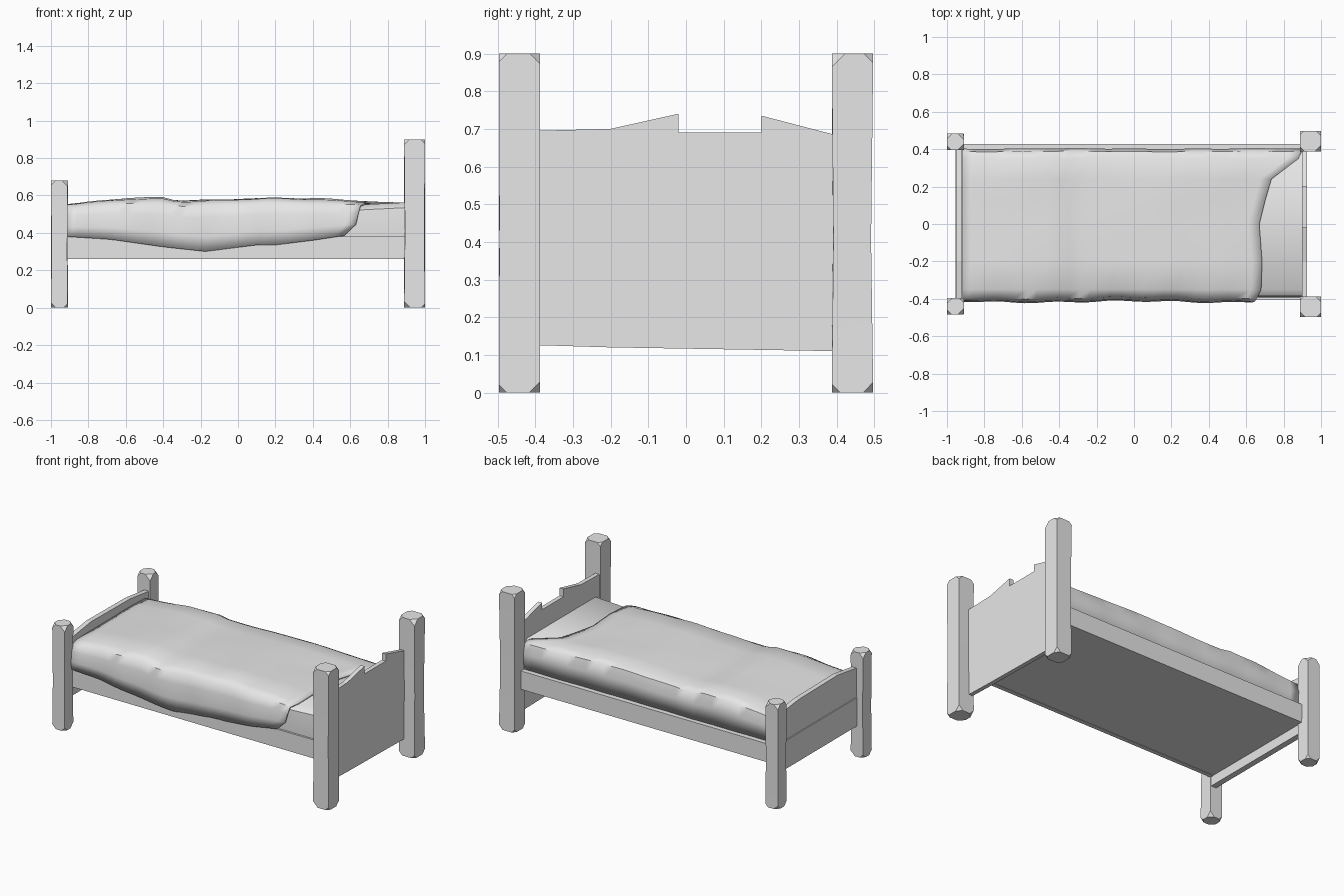
import bpy, bmesh, math, random
from mathutils import Vector

random.seed(4)
cube = bpy.data.objects.get("Cube")
if cube:
    bpy.data.objects.remove(cube, do_unlink=True)

grey = bpy.data.materials.new("plain grey")
grey.use_nodes = True
COLOUR = (0.8, 0.8, 0.8, 1)
grey.diffuse_color = COLOUR
grey.node_tree.nodes["Principled BSDF"].inputs["Base Color"].default_value = COLOUR


def finish(name, bm, smooth=None):
    """Turn a bmesh into a named object, optionally smooth below an angle."""
    bmesh.ops.recalc_face_normals(bm, faces=bm.faces)
    mesh = bpy.data.meshes.new(name)
    bm.to_mesh(mesh)
    bm.free()
    mesh.materials.append(grey)
    ob = bpy.data.objects.new(name, mesh)
    bpy.context.collection.objects.link(ob)
    if smooth:
        bpy.ops.object.select_all(action='DESELECT')
        ob.select_set(True)
        bpy.context.view_layer.objects.active = ob
        bpy.ops.object.shade_smooth_by_angle(angle=math.radians(smooth))
    return ob


def board(name, outline, x0, x1):
    """Extrude a (y, z) outline along x."""
    bm = bmesh.new()
    face = bm.faces.new([bm.verts.new((x0, y, z)) for y, z in outline])
    new = bmesh.ops.extrude_face_region(bm, geom=[face])["geom"]
    verts = [v for v in new if isinstance(v, bmesh.types.BMVert)]
    bmesh.ops.translate(bm, verts=verts, vec=(x1 - x0, 0, 0))
    return finish(name, bm)


def rect(y0, y1, z0, z1):
    return [(y0, z0), (y1, z0), (y1, z1), (y0, z1)]


def post(name, x0, x1, y0, y1, height):
    """Rough-hewn post: slightly uneven waist, cut corners at both ends."""
    bm = bmesh.new()
    rings = []
    for t in (0, 0.45, 1):
        wobble = 0.006 if t == 0.45 else 0
        rings.append([bm.verts.new((
            x + (wobble if x == x0 else -wobble) * random.random(),
            y + (wobble if y == y0 else -wobble) * random.random(),
            height * t)) for x, y in ((x0, y0), (x1, y0), (x1, y1), (x0, y1))])
    for a, b in zip(rings, rings[1:]):
        for i in range(4):
            j = (i + 1) % 4
            bm.faces.new((a[i], a[j], b[j], b[i]))
    bm.faces.new(rings[0])
    bm.faces.new(rings[-1])
    for v in rings[0] + rings[-1]:
        bmesh.ops.bevel(bm, geom=[v], offset=random.uniform(0.02, 0.036),
                        affect='VERTICES', segments=1)
    finish(name, bm, 20)


def along(points, x):
    """Linear interpolation through (x, value) pairs."""
    for (xa, va), (xb, vb) in zip(points, points[1:]):
        if x <= xb:
            return va + (vb - va) * max(0, (x - xa) / (xb - xa))
    return points[-1][1]


# Four posts
for side, word in ((-1, "right"), (1, "left")):
    y0, y1 = sorted((side * 0.387, side * 0.497))
    post("head_post_" + word, 0.888, 1.0, y0, y1, 0.9)
    y0, y1 = sorted((side * 0.395, side * 0.484))
    post("foot_post_" + word, -1.0, -0.91, y0, y1, 0.68)

# Headboard with broken notch, and two-plank footboard
board("headboard", [(-0.4, 0.126), (-0.2, 0.12), (0.4, 0.11), (0.4, 0.683),
                    (0.2, 0.735), (0.2, 0.69), (-0.02, 0.69), (-0.02, 0.74),
                    (-0.2, 0.7), (-0.4, 0.695)], 0.897, 0.925)
board("footboard_lower", rect(-0.41, 0.41, 0.2, 0.385), -0.955, -0.917)
board("footboard_upper", [(-0.41, 0.388), (0.41, 0.388), (0.41, 0.575),
                          (0.2, 0.6), (-0.2, 0.605), (-0.41, 0.575)], -0.952, -0.92)

# Side rails and slab underneath
board("left_rail", rect(0.395, 0.428, 0.26, 0.38), -0.93, 0.91)
board("right_rail", rect(-0.403, -0.375, 0.26, 0.38), -0.93, 0.91)
board("bed_base", rect(-0.39, 0.4, 0.262, 0.32), -0.92, 0.9)

# Mattress, a little higher at the pillow end
bm = bmesh.new()
half = [(0.385, 0.3), (0.393, 0.42), (0.385, 0.505), (0.35, 0.533)]
section = half + [(-y, z) for y, z in reversed(half)]
ends = [[bm.verts.new((x, y, z + (lift if z > 0.5 else 0))) for y, z in section]
        for x, lift in ((-0.917, 0), (0.6, 0.015), (0.9, 0.03))]
for a, b in zip(ends, ends[1:]):
    for i in range(len(section)):
        j = (i + 1) % len(section)
        bm.faces.new((a[i], a[j], b[j], b[i]))
bm.faces.new(ends[0])
bm.faces.new(ends[-1])
finish("mattress", bm, 40)

# Blanket: hangs over the right rail, tucked inside the left rail
hem = [(-0.917, 0.38), (-0.68, 0.365), (-0.4, 0.325), (-0.17, 0.3), (-0.1, 0.31),
       (0.1, 0.335), (0.2, 0.335), (0.4, 0.36), (0.6, 0.39)]
crown = [(-0.917, 0.553), (-0.6, 0.585), (-0.4, 0.59), (-0.32, 0.572),
         (0, 0.582), (0.2, 0.588), (0.45, 0.582), (0.65, 0.572), (0.9, 0.568)]
# y, share of the height from hem to crown, x of the head edge
rows = [(-0.413, 0, 0.57), (-0.416, 0.3, 0.63), (-0.41, 0.65, 0.645),
        (-0.395, 0.88, 0.655), (-0.35, 0.98, 0.68), (-0.2, 1, 0.685),
        (0, 0.99, 0.67), (0.12, 0.985, 0.7), (0.24, 0.98, 0.735),
        (0.35, 0.97, 0.88), (0.388, 0.88, 0.893), (0.403, 0.55, 0.893),
        (0.396, 0, 0.893)]
bm = bmesh.new()
steps = 28
grid = []
for y, share, edge in rows:
    line = []
    for k in range(steps + 1):
        t = k / steps
        x = -0.917 + (edge + 0.917) * t
        low = along(hem, x) if y < 0 else 0.375
        z = low + (along(crown, x) - low) * share
        # soft wrinkles
        fold = math.sin(7 * x + 9 * y) * math.sin(13 * x - 4 * y + 1)
        if abs(y) > 0.36:
            y_out = y + 0.008 * fold * (1 if y < 0 else 0.4)
        else:
            y_out = y
            z += 0.004 * fold
        line.append(bm.verts.new((x, y_out, z)))
    grid.append(line)
for a, b in zip(grid, grid[1:]):
    for k in range(steps):
        bm.faces.new((a[k], a[k + 1], b[k + 1], b[k]))
blanket = finish("blanket", bm, 50)
if sum((p.normal.z for p in blanket.data.polygons)) < 0:
    blanket.data.flip_normals()
thick = blanket.modifiers.new("thickness", 'SOLIDIFY')
thick.thickness = 0.012
thick.offset = -1
